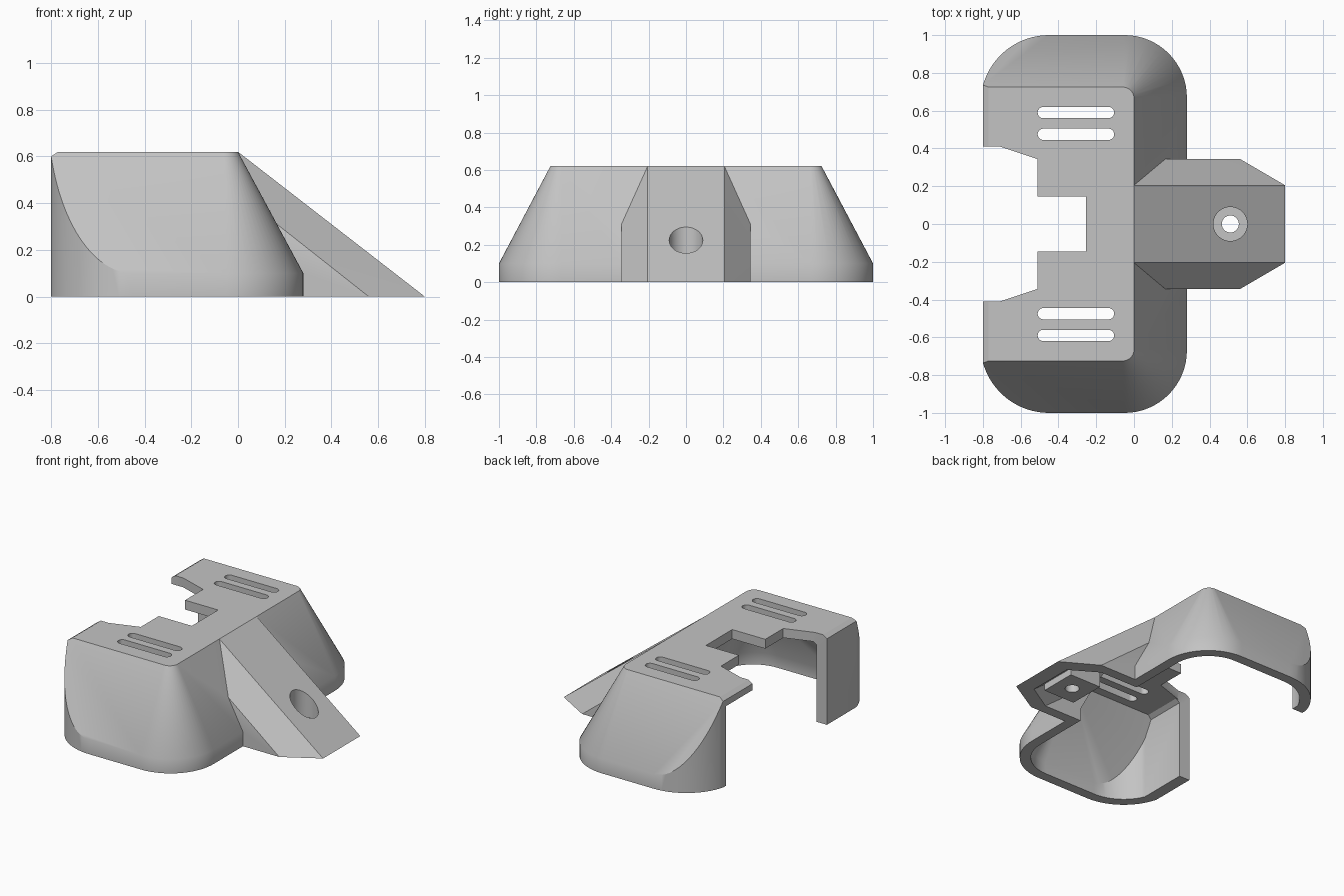
import bpy, bmesh
from math import sin, cos, pi, radians, asin, sqrt

cube = bpy.data.objects.get("Cube")
if cube:
    bpy.data.objects.remove(cube, do_unlink=True)

grey = bpy.data.materials.new("plain grey")
grey.use_nodes = True
COLOUR = (0.55, 0.55, 0.55, 1)
grey.diffuse_color = COLOUR
grey.node_tree.nodes["Principled BSDF"].inputs["Base Color"].default_value = COLOUR


def hull(name, points):
    """Convex solid around the given points."""
    bm = bmesh.new()
    for p in points:
        bm.verts.new(p)
    bmesh.ops.remove_doubles(bm, verts=bm.verts[:], dist=1e-5)
    res = bmesh.ops.convex_hull(bm, input=bm.verts[:])
    loose = {g for g in res["geom_interior"] + res["geom_unused"]
             if isinstance(g, bmesh.types.BMVert)}
    bmesh.ops.delete(bm, geom=[v for v in loose if v.is_valid], context="VERTS")
    bmesh.ops.dissolve_limit(bm, angle_limit=radians(0.3),
                             verts=bm.verts[:], edges=bm.edges[:])
    bmesh.ops.recalc_face_normals(bm, faces=bm.faces[:])
    mesh = bpy.data.meshes.new(name)
    bm.to_mesh(mesh)
    bm.free()
    mesh.materials.append(grey)
    ob = bpy.data.objects.new(name, mesh)
    bpy.context.collection.objects.link(ob)
    return ob


def combine(target, tool, operation):
    """Apply a boolean and discard the tool."""
    tool.hide_render = True
    mod = target.modifiers.new("bool", "BOOLEAN")
    mod.operation, mod.object, mod.solver = operation, tool, "EXACT"
    bpy.context.view_layer.objects.active = target
    bpy.ops.object.modifier_apply(modifier=mod.name)
    bpy.data.objects.remove(tool, do_unlink=True)


def prism(name, outline, z0, z1):
    return hull(name, [(x, y, z) for x, y in outline for z in (z0, z1)])


def box(name, x0, x1, y0, y1, z0, z1):
    return prism(name, [(x, y) for x in (x0, x1) for y in (y0, y1)], z0, z1)


def circle(cx, cy, r, n=40):
    return [(cx + r * cos(2 * pi * i / n), cy + r * sin(2 * pi * i / n)) for i in range(n)]


def mirrored(points):
    return [(x, s * y, z) for x, y, z in points for s in (1, -1)]


def body(name, inset, z_low, z_bend, z_top, y_top, top_centre, top_r, x_back):
    """Tapered body: drafted on three sides, upright rounded corners at the back."""
    y_base = 1 - inset
    draft = (z_top - z_bend) / (y_base - y_top)
    pts = []
    steps = 16
    # drafted corner
    for i in range(steps + 1):
        a = pi / 2 * i / steps
        for (cx, cy), r, z in (((-0.05, 0.67), 0.33 - inset, z_low),
                               ((-0.05, 0.67), 0.33 - inset, z_bend),
                               (top_centre, top_r, z_top)):
            pts.append((cx + r * cos(a), cy + r * sin(a), z))
    # upright corner, trimmed by the sloping side
    r, cx, cy = 0.363 - inset, -0.45, 0.637
    a_max = asin((cx - x_back) / r)
    for i in range(steps + 1):
        a = a_max * i / steps
        x, y = cx - r * sin(a), cy + r * cos(a)
        pts += [(x, y, z_low), (x, y, min(z_top - 0.02, z_bend + draft * (y_base - y)))]
    # small bevel along the back top edge
    pts += [(x_back, y_top + 0.02 / draft, z_top - 0.02), (x_back + 0.03, y_top, z_top)]
    return hull(name, mirrored(pts))


# Outer form: body with a sloping ramp
shell = body("cover_shell", 0, 0, 0.1, 0.62, 0.725, (-0.06, 0.665), 0.06, -0.8)
ramp = hull("ramp", mirrored([
    (0, 0.205, 0.62), (0.8, 0.205, 0), (0.56, 0.345, 0), (0.167, 0.345, 0.31),
    (-0.05, 0.205, 0.6), (-0.05, 0.345, 0.25), (-0.05, 0.345, 0)]))
combine(shell, ramp, "UNION")

# Hollow inside
combine(shell, body("body_cavity", 0.07, -0.1, 0.085, 0.555, 0.68,
                    (-0.064, 0.66), 0.02, -0.72), "DIFFERENCE")
ramp_cavity = hull("ramp_cavity", mirrored([
    (0.69, 0.16, 0), (0.5, 0.275, 0), (0.69, 0.16, -0.05), (0.5, 0.275, -0.05),
    (0, 0.16, 0.535), (0, 0.275, 0.388), (-0.1, 0.16, 0.535), (-0.1, 0.275, 0.388),
    (-0.1, 0.275, -0.05)]))
combine(shell, ramp_cavity, "DIFFERENCE")

# Opening in the back wall, leaving a panel on one side only
combine(shell, box("back_opening", -0.9, -0.6, -0.41, 0.7, -0.1, 0.555), "DIFFERENCE")

# Stepped notch in the top plate
mouth = [(x, s * y) for x, y in ((-0.9, 0.41), (-0.71, 0.41), (-0.51, 0.343)) for s in (1, -1)]
combine(shell, prism("notch_mouth", mouth, 0.5, 0.7), "DIFFERENCE")
combine(shell, box("notch_inner", -0.6, -0.255, -0.145, 0.145, 0.5, 0.7), "DIFFERENCE")

# Vent slots
for y in (-0.59, -0.475, 0.475, 0.59):
    slot = circle(-0.48, y, 0.03, 24) + circle(-0.135, y, 0.03, 24)
    combine(shell, prism("vent_slot", slot, 0.5, 0.7), "DIFFERENCE")

# Screw boss with a counterbored hole
boss = hull("screw_boss", mirrored([
    (0.39, 0.13, 0), (0.63, 0.13, 0), (0.39, 0.13, 0.28), (0.63, 0.13, 0.1)]))
combine(shell, boss, "UNION")
combine(shell, prism("counterbore", circle(0.51, 0, 0.09), 0.09, 0.6), "DIFFERENCE")
combine(shell, prism("screw_hole", circle(0.51, 0, 0.045), -0.1, 0.3), "DIFFERENCE")

# Single material and shading
shell.data.materials.clear()
shell.data.materials.append(grey)
for poly in shell.data.polygons:
    poly.material_index = 0
bpy.ops.object.select_all(action="DESELECT")
shell.select_set(True)
bpy.context.view_layer.objects.active = shell
bpy.ops.object.shade_smooth_by_angle(angle=radians(30))
